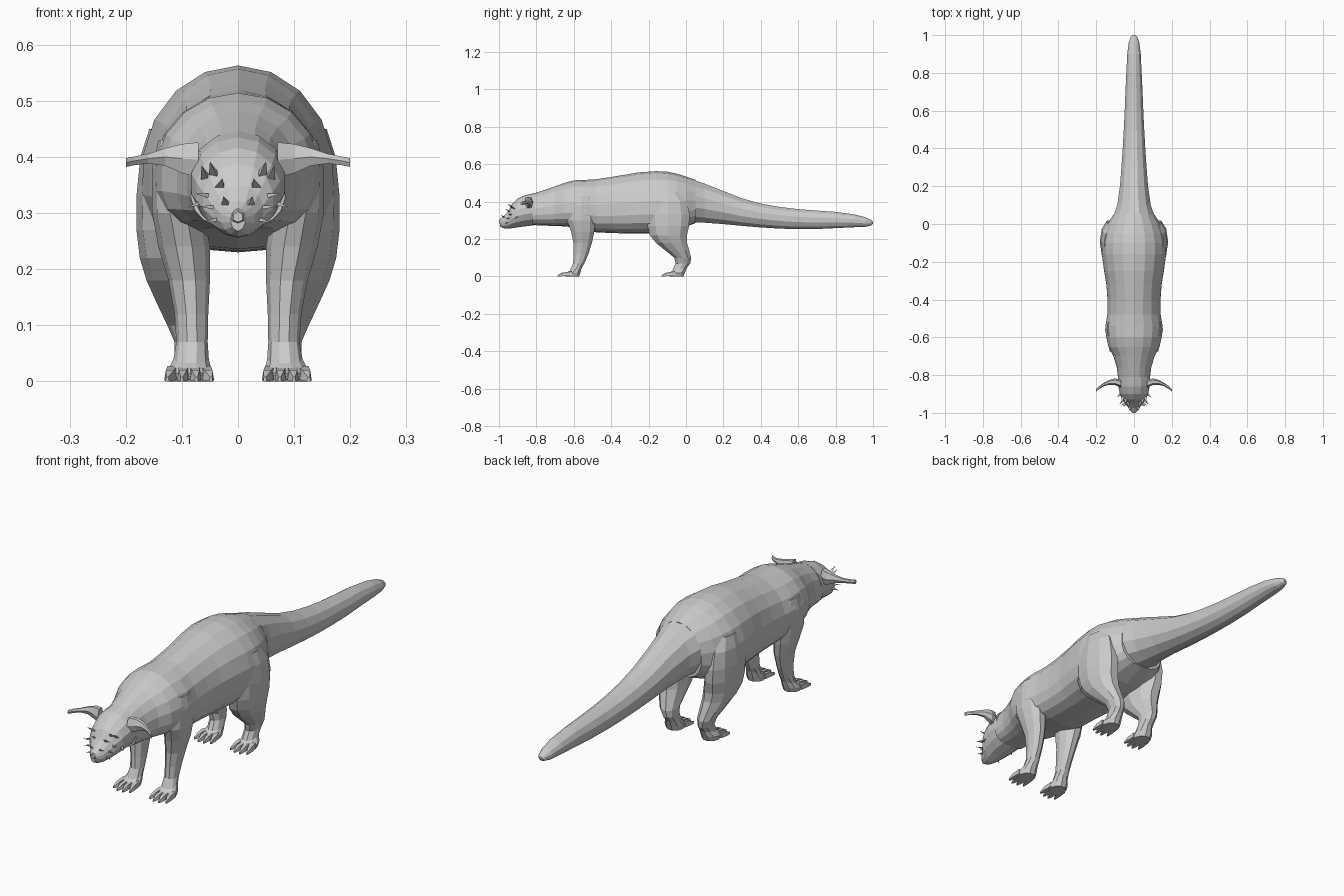
import bpy, bmesh
from math import sin, cos, pi
from mathutils import Vector


def make_object(name, bm, mirror=False):
    bmesh.ops.recalc_face_normals(bm, faces=bm.faces)
    me = bpy.data.meshes.new(name)
    bm.to_mesh(me)
    bm.free()
    ob = bpy.data.objects.new(name, me)
    bpy.context.collection.objects.link(ob)
    if mirror:
        m = ob.modifiers.new("mirror", 'MIRROR')
        m.use_axis = (True, False, False)
        m.use_mirror_merge = False
    return ob


def add_loft(bm, rings):
    loops = [[bm.verts.new(p) for p in r] for r in rings]
    n = len(loops[0])
    for a, b in zip(loops, loops[1:]):
        for i in range(n):
            j = (i + 1) % n
            bm.faces.new((a[i], a[j], b[j], b[i]))
    bm.faces.new(loops[0][::-1])
    bm.faces.new(loops[-1])


def power(v, e):
    return abs(v) ** e * (1 if v >= 0 else -1)


# Cross-section across y: rounded top, flatter belly
def body_ring(y, top, bot, hw, n=18, mid=0.42, belly=0.75):
    zc = bot + (top - bot) * mid
    pts = []
    for i in range(n):
        a = 2 * pi * (i + 0.5) / n
        c, s = cos(a), sin(a)
        if s >= 0:
            pts.append(Vector((hw * c, y, zc + (top - zc) * s)))
        else:
            pts.append(Vector((hw * power(c, belly), y, zc + (zc - bot) * power(s, belly))))
    return pts


# Horizontal leg cross-section; tilt drops the front edge
def leg_ring(z, y0, y1, x0, x1, tilt=0, n=10):
    return [Vector(((x0 + x1) / 2 + (x1 - x0) / 2 * cos(a),
                    (y0 + y1) / 2 + (y1 - y0) / 2 * sin(a), z + tilt * sin(a)))
            for a in [2 * pi * i / n for i in range(n)]]


def body_part(name, sections, **kw):
    bm = bmesh.new()
    add_loft(bm, [body_ring(*s, **kw) for s in sections])
    return make_object(name, bm)


# Torso: y, top, bottom, half width
body_part("torso", [
    (-.82, .442, .275, .085), (-.76, .462, .272, .092), (-.70, .482, .27, .11),
    (-.65, .50, .268, .137), (-.60, .514, .262, .148), (-.54, .516, .25, .153),
    (-.48, .52, .236, .143), (-.40, .532, .232, .142), (-.32, .545, .23, .148),
    (-.25, .557, .23, .16), (-.16, .563, .23, .172), (-.10, .56, .235, .172),
    (-.05, .55, .245, .162), (0, .534, .265, .142), (.05, .517, .285, .11)])

# Tail
body_part("tail", [
    (.05, .517, .286, .11), (.10, .50, .284, .092), (.2, .46, .277, .077),
    (.3, .42, .268, .069), (.4, .392, .26, .062), (.5, .374, .254, .056),
    (.6, .362, .251, .051), (.7, .354, .252, .047), (.8, .347, .257, .042),
    (.9, .333, .262, .037), (.96, .317, .265, .029), (.99, .303, .272, .018),
    (1.0, .294, .281, .007)], n=12, mid=.48, belly=1)

# Head tapering into the muzzle
body_part("head", [
    (-.995, .308, .268, .013), (-.975, .322, .258, .03), (-.95, .35, .256, .046),
    (-.93, .388, .258, .064), (-.90, .416, .263, .077), (-.86, .435, .268, .085),
    (-.81, .446, .274, .087)], n=14, mid=.5, belly=1)

# Nose
bm = bmesh.new()
add_loft(bm, [body_ring(y, t, b, w, n=6) for y, t, b, w in
              [(-1.0, .303, .284, .009), (-.985, .312, .278, .017), (-.965, .31, .28, .014)]])
make_object("nose", bm)


# Legs: z, front y, back y, inner x, outer x, tilt
def leg(name, sections, toe_y, toe_back):
    bm = bmesh.new()
    add_loft(bm, [leg_ring(*s) for s in sections])
    # Toes
    for i in range(4):
        x = .057 + i * .02
        ty = toe_y + (.012 if i in (0, 3) else 0)
        dx = (i - 1.5) * .003
        add_loft(bm, [
            [Vector((x + u, toe_back, v)) for u, v in
             ((-.011, .004), (.011, .004), (.009, .027), (-.009, .027))],
            [Vector((x + u + dx, ty + .025, v)) for u, v in
             ((-.010, .002), (.010, .002), (.007, .02), (-.007, .02))],
            [Vector((x + u + dx * 2, ty, v)) for u, v in
             ((-.003, 0), (.003, 0), (.002, .008), (-.002, .008))]])
    return make_object(name, bm, True)


leg("front_leg", [
    (0, -.645, -.57, .05, .122), (.018, -.65, -.562, .047, .126, .004),
    (.04, -.622, -.555, .052, .115, .008), (.07, -.605, -.542, .054, .11),
    (.12, -.603, -.52, .053, .113), (.18, -.604, -.50, .05, .124),
    (.24, -.618, -.487, .05, .142), (.30, -.64, -.48, .06, .153),
    (.38, -.635, -.48, .075, .153), (.43, -.61, -.50, .09, .142)], -.688, -.61)

leg("hind_leg", [
    (0, -.09, -.012, .05, .122), (.018, -.095, -.003, .047, .126, .004),
    (.04, -.075, .008, .052, .113, .008), (.07, -.058, .025, .055, .113),
    (.10, -.065, .03, .054, .126), (.14, -.115, .02, .052, .145),
    (.18, -.165, .01, .05, .163), (.22, -.198, .01, .05, .175),
    (.27, -.212, .022, .06, .181), (.33, -.215, .025, .07, .181),
    (.40, -.20, .01, .08, .174), (.45, -.17, -.03, .09, .158)], -.132, -.06)

# Ears: thin curved blades sweeping out and forward
bm = bmesh.new()
add_loft(bm, [
    [Vector((x, y + hy * cos(a), z + hz * sin(a))) for a in [pi * i / 3 for i in range(6)]]
    for x, y, z, hy, hz in [
        (.07, -.845, .395, .02, .036), (.10, -.835, .397, .018, .03),
        (.13, -.838, .40, .013, .018), (.16, -.85, .397, .009, .010),
        (.185, -.866, .393, .008, .009), (.2, -.88, .39, .006, .009)]])
make_object("ear", bm, True)


# Fur tufts and whiskers: base point, tip point, base size
bm = bmesh.new()
for base, tip, r in [
        ((.04, -.925, .365), (.050, -.955, .392), .013),
        ((.055, -.915, .36), (.065, -.945, .385), .012),
        ((.03, -.94, .345), (.028, -.968, .362), .012),
        ((.05, -.93, .33), (.078, -.955, .335), .012),
        ((.04, -.945, .31), (.072, -.962, .312), .010),
        ((.035, -.955, .29), (.062, -.965, .282), .009),
        ((.02, -.97, .315), (.026, -.99, .33), .010),
        ((.065, -.90, .32), (.09, -.915, .31), .013)]:
    b, t = Vector(base), Vector(tip)
    q = (t - b).to_track_quat('Z', 'Y')
    ring = [bm.verts.new(b + q @ Vector((r * cos(a), r * .5 * sin(a), 0)))
            for a in (0, 2 * pi / 3, 4 * pi / 3)]
    top = bm.verts.new(t)
    bm.faces.new(ring)
    for i in range(3):
        bm.faces.new((ring[i], ring[(i + 1) % 3], top))
make_object("face_fur", bm, True)
